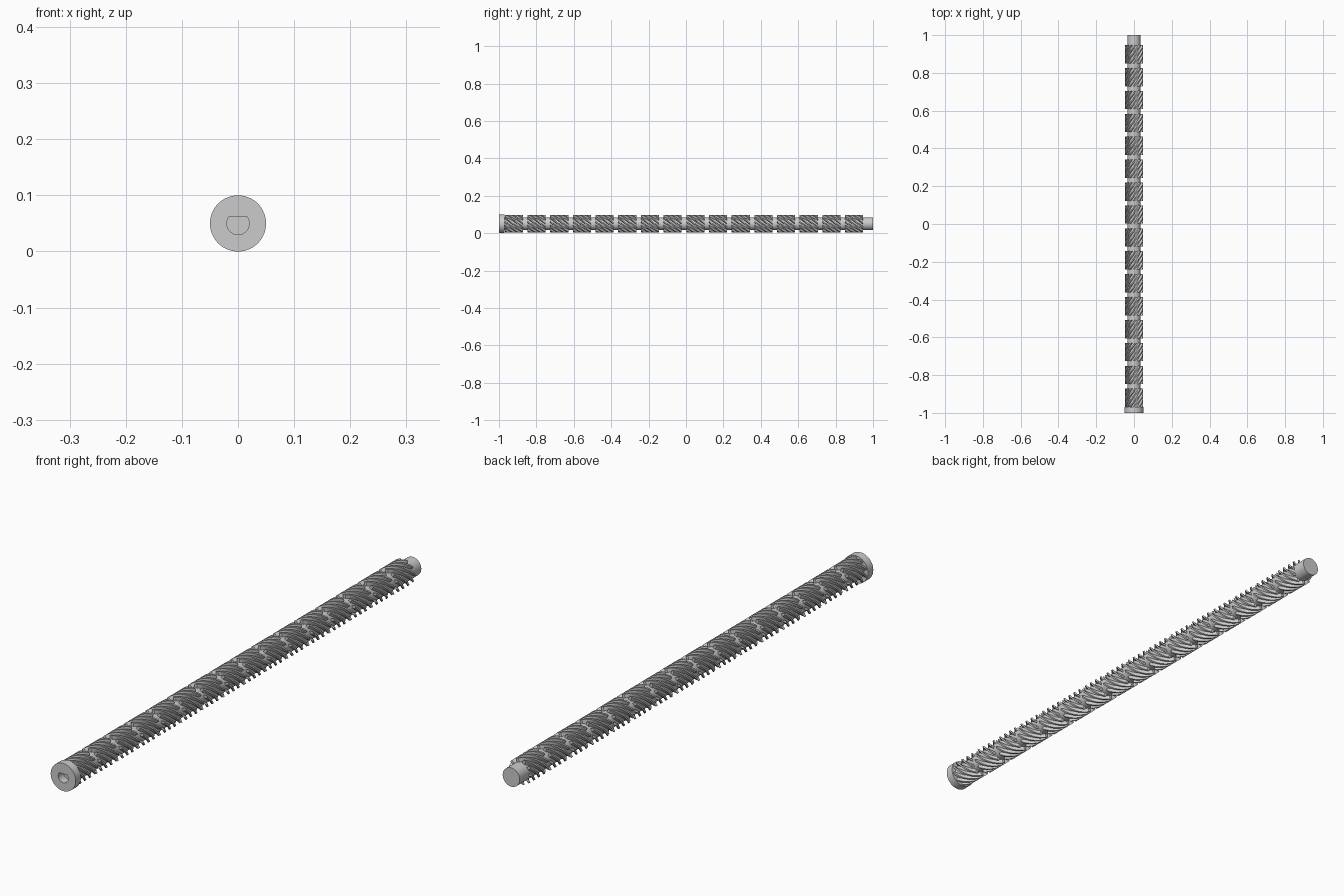
import bpy, bmesh
from math import sin, cos, pi, tau, radians, sqrt, acos

if "Cube" in bpy.data.objects:
    bpy.data.objects.remove(bpy.data.objects["Cube"])

CZ = 0.05            # height of the roller axis
SHAFT_R, CAP_R, FIN_R = 0.034, 0.05, 0.0475
FINS, SEGMENTS, PITCH, LENGTH = 10, 16, 0.1213, 0.097
TWIST = LENGTH / 0.045   # about 45 degree right-handed helix


def ring(bm, pts, y, turn=0.0):
    """Cross-section of (radius, angle) points, angle measured clockwise from +z."""
    return [bm.verts.new((r * sin(a + turn), y, CZ + r * cos(a + turn))) for r, a in pts]


def loft(name, rings_of):
    """Join a list of (points, y, turn) sections into a closed solid."""
    bm = bmesh.new()
    rings = [ring(bm, *s) for s in rings_of]
    n = len(rings[0])
    for a, b in zip(rings, rings[1:]):
        for i in range(n):
            j = (i + 1) % n
            bm.faces.new((a[i], a[j], b[j], b[i]))
    bm.faces.new(rings[0])
    bm.faces.new(rings[-1])
    bmesh.ops.recalc_face_normals(bm, faces=bm.faces[:])
    mesh = bpy.data.meshes.new(name)
    bm.to_mesh(mesh)
    bm.free()
    ob = bpy.data.objects.new(name, mesh)
    bpy.context.collection.objects.link(ob)
    return ob


def smooth(ob):
    bpy.ops.object.select_all(action='DESELECT')
    ob.select_set(True)
    bpy.context.view_layer.objects.active = ob
    bpy.ops.object.shade_smooth_by_angle(angle=radians(30))


def circle(r, n=64):
    return [(r, tau * i / n) for i in range(n)]


# shaft with the wide end collar at the front
shaft = loft("shaft", [(circle(CAP_R), -1.0, 0), (circle(CAP_R), -0.97, 0),
                       (circle(SHAFT_R), -0.97, 0), (circle(SHAFT_R), 1.0, 0)])

# D-shaped drive socket in the collar, flat side on top
half = acos(0.6)
d_profile = [(0.02, half + (tau - 2 * half) * i / 32) for i in range(33)]
cutter = loft("socket_cutter", [(d_profile, -1.05, 0), (d_profile, -0.90, 0)])
cutter.hide_render = True
cut = shaft.modifiers.new("socket", 'BOOLEAN')
cut.operation, cut.object, cut.solver = 'DIFFERENCE', cutter, 'EXACT'
bpy.context.view_layer.objects.active = shaft
shaft.select_set(True)
bpy.ops.object.modifier_apply(modifier=cut.name)
bpy.data.objects.remove(cutter)
smooth(shaft)

# fin cross-section: narrow tapered blades around a hidden core
step = tau / FINS
fin_profile = []
for k in range(FINS):
    a = k * step
    fin_profile += [(0.032, a - 0.27 * step), (FIN_R, a - 0.14 * step),
                    (FIN_R, a + 0.14 * step), (0.032, a + 0.27 * step)]

# one helical fin segment, repeated along the shaft
STEPS = 14
y0 = -0.969
first = loft("fin_segment_1", [(fin_profile, y0 + LENGTH * s / STEPS, TWIST * s / STEPS)
                               for s in range(STEPS + 1)])
smooth(first)
for i in range(1, SEGMENTS):
    seg = first.copy()
    seg.name = f"fin_segment_{i + 1}"
    seg.location.y = i * PITCH
    bpy.context.collection.objects.link(seg)
